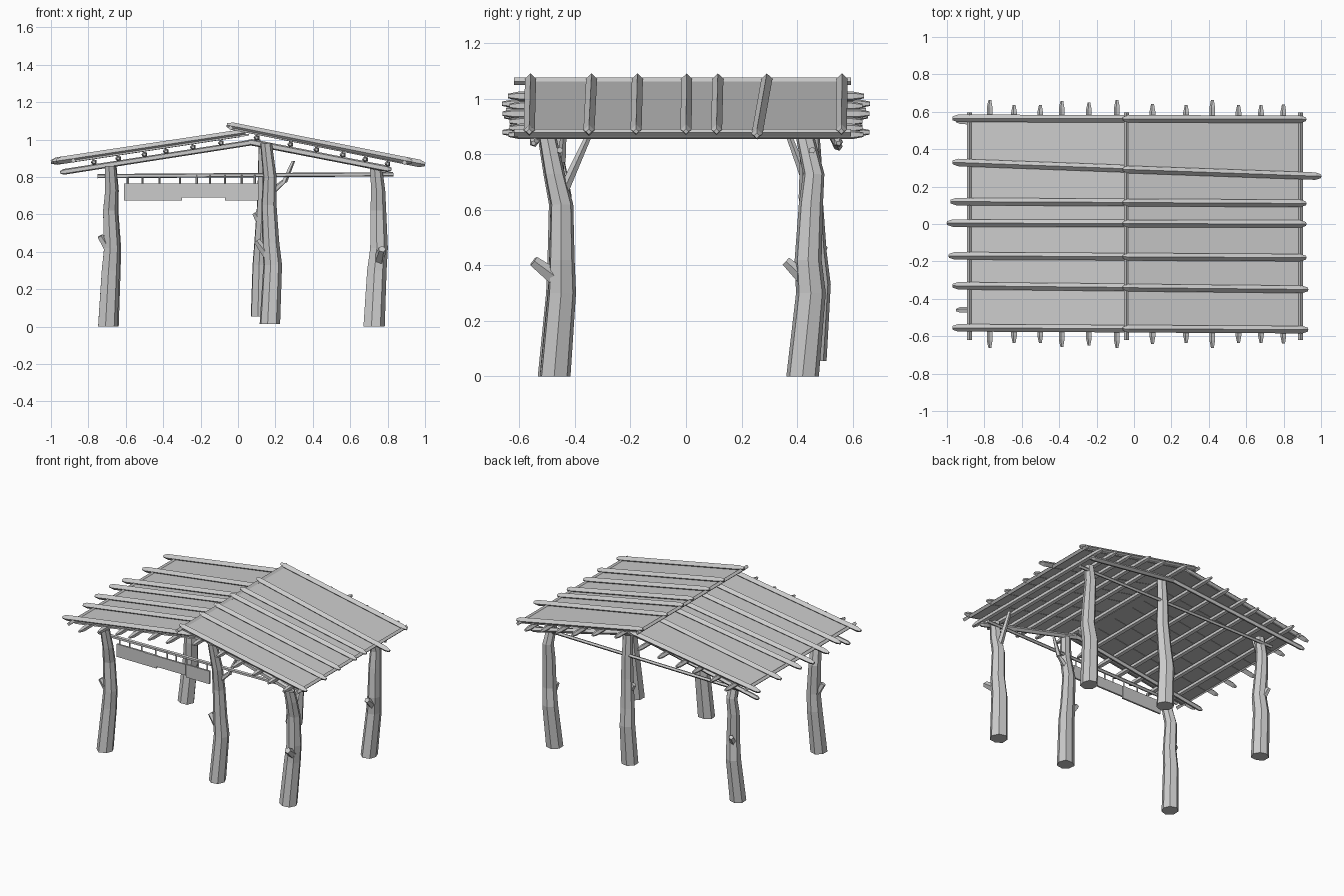
import bpy
import bmesh
import math
import random
from mathutils import Vector, Matrix

random.seed(4)
if "Cube" in bpy.data.objects:
    bpy.data.objects.remove(bpy.data.objects["Cube"], do_unlink=True)

wood = bpy.data.materials.new("plain_grey_wood")
wood.use_nodes = True
grey = (0.6, 0.6, 0.6, 1)
wood.diffuse_color = grey
wood.node_tree.nodes["Principled BSDF"].inputs["Base Color"].default_value = grey


def finish(name, bm):
    bmesh.ops.recalc_face_normals(bm, faces=bm.faces)
    mesh = bpy.data.meshes.new(name)
    bm.to_mesh(mesh)
    bm.free()
    mesh.materials.append(wood)
    bpy.context.collection.objects.link(bpy.data.objects.new(name, mesh))


def add_tube(bm, points, radii, sides, rough=0.0):
    """Faceted tube through points; rings share one orientation."""
    points = [Vector(p) for p in points]
    run = (points[-1] - points[0]).normalized()
    turn = Matrix.Identity(3)
    if abs(run.z) < 0.9:
        turn = run.to_track_quat('Z', 'Y').to_matrix()
    lumps = [1 + random.uniform(-rough, rough) for _ in range(sides)]
    rings = []
    for p, r in zip(points, radii):
        ring = []
        for i in range(sides):
            a = math.tau * i / sides
            offset = Vector((math.cos(a), math.sin(a), 0)) * r * lumps[i]
            ring.append(bm.verts.new(p + turn @ offset))
        rings.append(ring)
    for low, high in zip(rings, rings[1:]):
        for i in range(sides):
            j = (i + 1) % sides
            bm.faces.new((low[i], low[j], high[j], high[i]))
    bm.faces.new(rings[0][::-1])
    bm.faces.new(rings[-1])


def log(name, start, end, radius, sides=4, tip=0.0):
    """Straight pole; tip is the length of the tapered ends."""
    a, b = Vector(start), Vector(end)
    bm = bmesh.new()
    if tip:
        step = (b - a).normalized() * tip
        add_tube(bm, (a, a + step, b - step, b),
                 (radius / 2, radius, radius, radius / 2), sides)
    else:
        add_tube(bm, (a, b), (radius, radius), sides)
    finish(name, bm)


def board(name, a, b, y_low, y_high, thick):
    """Board whose x-z centre line runs from a to b."""
    bm = bmesh.new()
    bmesh.ops.create_cube(bm, size=1)
    for v in bm.verts:
        x, z = a if v.co.x < 0 else b
        v.co = (x, y_low if v.co.y < 0 else y_high, z + thick * v.co.z)
    finish(name, bm)


def along(a, b, x):
    return a[1] + (b[1] - a[1]) * (x - a[0]) / (b[0] - a[0])


# Roof panels: the right one overlaps the left one at the ridge
left_low, left_high = (-0.88, 0.885), (0.06, 1.027)
right_high, right_low = (-0.04, 1.06), (0.89, 0.875)
board("roof_panel_left", left_low, left_high, -0.57, 0.57, 0.01)
board("roof_panel_right", right_high, right_low, -0.57, 0.57, 0.01)

# Slim bars along the eaves and the ridge
for name, (x, z) in (("eave_bar_left", left_low), ("ridge_bar", right_high),
                     ("eave_bar_right", right_low)):
    log(name, (x, -0.62, z + 0.003), (x, 0.595, z + 0.003), 0.014)

# Battens over the panels: left x, left y, right x, right y
battens = ((-0.97, 0.565, 0.92, 0.56), (-0.97, 0.33, 1.0, 0.255),
           (-0.98, 0.12, 0.92, 0.11), (-1.0, 0.005, 0.92, 0),
           (-0.99, -0.17, 0.92, -0.18), (-0.97, -0.33, 0.93, -0.35),
           (-0.97, -0.555, 0.93, -0.565))
lift = 0.014
for x0, y0, x1, y1 in battens:
    mid = (y0 + y1) / 2
    log("batten_left", (x0, y0, along(left_low, left_high, x0) + lift),
        (0.04, mid, along(left_low, left_high, 0.04) + lift), 0.02, tip=0.03)
    log("batten_right", (-0.06, mid, along(right_high, right_low, -0.06) + lift),
        (x1, y1, along(right_high, right_low, x1) + lift), 0.02, tip=0.03)

# Purlins under the panels, poking out front and back
for x in (-0.77, -0.64, -0.5, -0.385, -0.24, -0.09,
          0.1, 0.28, 0.42, 0.56, 0.68, 0.8):
    ends = (left_low, left_high) if x < 0 else (right_high, right_low)
    z = along(*ends, x) - 0.022
    reach = random.uniform(0.635, 0.67)
    log("purlin", (x, -reach, z), (x, reach, z), 0.017, 5, 0.04)

# Rafters and tie beams on the posts
for side, y_left in ((-1, 0.46), (1, 0.55)):
    log("rafter_left", (-0.95, side * y_left, 0.825), (0.12, side * 0.47, 0.992), 0.016, 5, 0.02)
    log("rafter_right", (0.05, side * 0.47, 0.99), (0.82, side * 0.55, 0.84), 0.018, 5, 0.02)
    log("tie_beam", (-0.75, side * 0.47, 0.805), (0.83, side * 0.455, 0.815), 0.012, 5)


# Crooked trunk posts: x, y and z drift along the trunk
def post(name, xs, ys, zs, stubs):
    bm = bmesh.new()
    count = len(zs)
    radii = [0.056 - 0.024 * i / (count - 1) for i in range(count)]
    add_tube(bm, list(zip(xs, ys, zs)), radii, 7, 0.1)
    for root, tip, r in stubs:
        add_tube(bm, (root, tip), (r, r * 0.6), 5)
    finish(name, bm)


heights = (0, 0.3, 0.42, 0.62, 0.73, 0.86)
front_y = (-0.475, -0.45, -0.45, -0.45, -0.475, -0.5)
back_y = (0.42, 0.45, 0.44, 0.45, 0.46, 0.43)
left_x = (-0.695, -0.68, -0.672, -0.682, -0.675, -0.682)
right_x = (0.725, 0.74, 0.752, 0.748, 0.748, 0.735)
tall = (0.015, 0.33, 0.45, 0.65, 0.8, 0.98)
raised = (0.055, 0.33, 0.45, 0.65, 0.8, 0.98)

post("post_front_left", left_x, front_y, heights,
     [((-0.68, -0.45, 0.39), (-0.738, -0.47, 0.485), 0.028)])
post("post_front_right", right_x, front_y, heights,
     [((0.75, -0.45, 0.34), (0.77, -0.55, 0.415), 0.034),
      ((0.745, -0.45, 0.65), (0.74, -0.35, 0.87), 0.022)])
post("post_back_left", left_x, back_y, heights,
     [((-0.68, 0.44, 0.39), (-0.7, 0.5, 0.47), 0.026),
      ((-0.68, 0.45, 0.66), (-0.68, 0.37, 0.87), 0.02)])
post("post_back_right", right_x, back_y, heights,
     [((0.75, 0.44, 0.34), (0.75, 0.36, 0.415), 0.03)])
post("post_front_middle", (0.17, 0.185, 0.175, 0.165, 0.17, 0.15), front_y, tall,
     [((0.17, -0.45, 0.37), (0.1, -0.45, 0.46), 0.03),
      ((0.18, -0.46, 0.72), (0.25, -0.45, 0.78), 0.02),
      ((0.245, -0.45, 0.77), (0.295, -0.44, 0.885), 0.017)])
post("post_back_middle", (0.12, 0.125, 0.13, 0.14, 0.14, 0.14),
     (0.45, 0.47, 0.46, 0.45, 0.45, 0.44), raised,
     [((0.14, 0.45, 0.53), (0.09, 0.45, 0.61), 0.028)])


# Hanging sign of overlapping plates on short pegs
def plate(x0, x1, z0, z1, y):
    board("sign_plate", (x0, (z0 + z1) / 2), (x1, (z0 + z1) / 2),
          y - 0.006, y + 0.006, z1 - z0)


plate(-0.61, -0.3, 0.675, 0.765, -0.47)
plate(-0.39, -0.07, 0.69, 0.765, -0.475)
plate(-0.07, 0.11, 0.675, 0.765, -0.47)
for x in (-0.59, -0.51, -0.42, -0.31, -0.22, -0.15, -0.07, 0.02, 0.09):
    log("sign_peg", (x, -0.47, 0.76), (x, -0.47, 0.81), 0.006)
